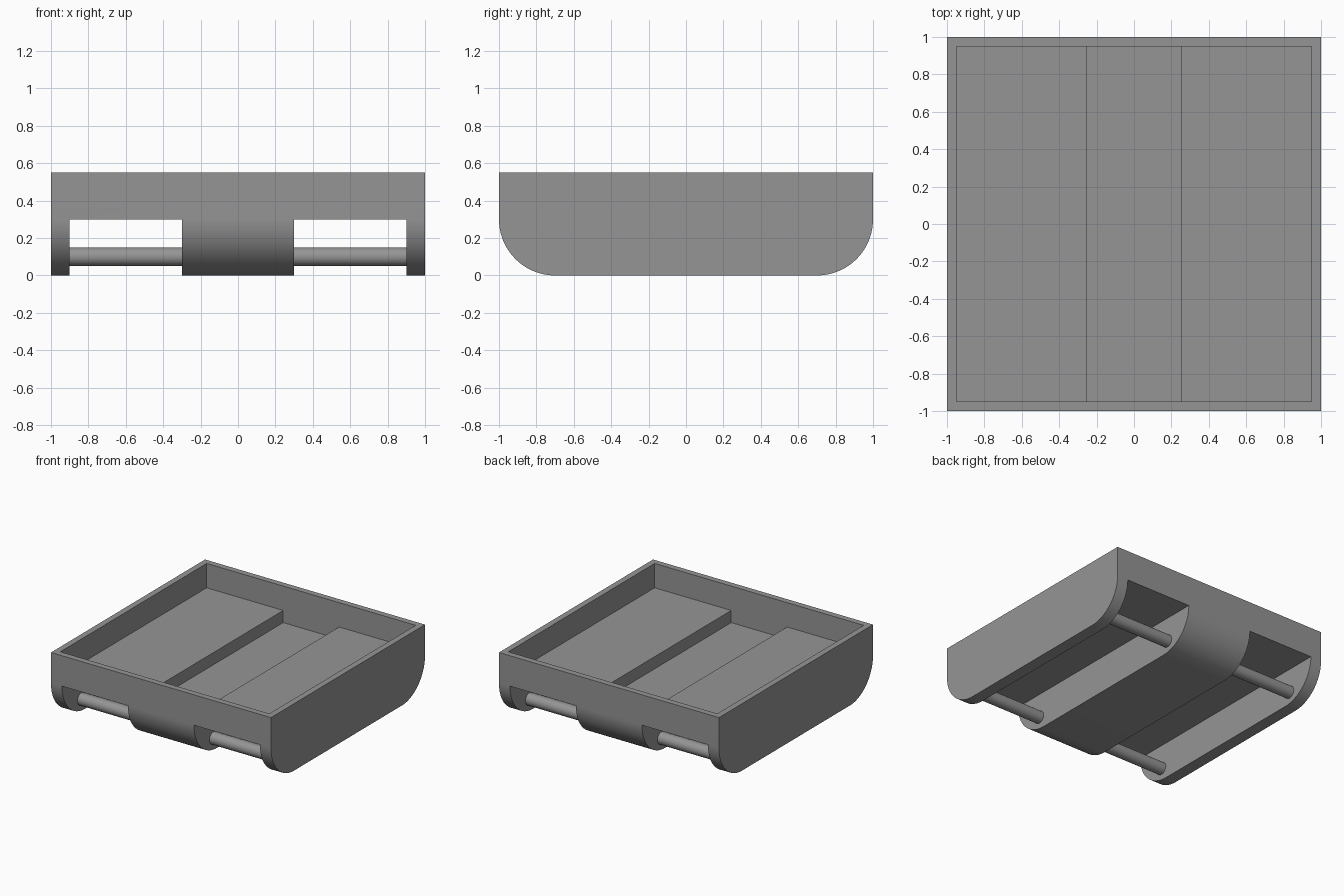
import bpy, bmesh, math
from mathutils import Matrix, Vector

if "Cube" in bpy.data.objects:
    bpy.data.objects.remove(bpy.data.objects["Cube"])

grey = bpy.data.materials.new("mid grey")
grey.diffuse_color = (0.3, 0.3, 0.3, 1)
grey.use_nodes = True
grey.node_tree.nodes["Principled BSDF"].inputs["Base Color"].default_value = grey.diffuse_color


def make_object(name, bm):
    bmesh.ops.recalc_face_normals(bm, faces=bm.faces)
    mesh = bpy.data.meshes.new(name)
    bm.to_mesh(mesh)
    bm.free()
    mesh.materials.append(grey)
    obj = bpy.data.objects.new(name, mesh)
    bpy.context.collection.objects.link(obj)
    return obj


def box(name, x0, x1, y0, y1, z0, z1):
    bm = bmesh.new()
    size = Matrix.Diagonal((x1 - x0, y1 - y0, z1 - z0, 1))
    middle = Matrix.Translation(((x0 + x1) / 2, (y0 + y1) / 2, (z0 + z1) / 2))
    bmesh.ops.create_cube(bm, size=1, matrix=middle @ size)
    return make_object(name, bm)


def smooth(obj):
    bpy.ops.object.select_all(action='DESELECT')
    obj.select_set(True)
    bpy.context.view_layer.objects.active = obj
    bpy.ops.object.shade_smooth_by_angle(angle=math.radians(30))


# Body: side profile with rounded lower ends, extruded across the width
TOP, R, STEPS = 0.55, 0.3, 24
profile = [(-1, TOP)]
for i in range(STEPS + 1):
    a = math.pi / 2 * i / STEPS
    profile.append((-1 + R - R * math.cos(a), R - R * math.sin(a)))
profile += [(-y, z) for y, z in reversed(profile)]

bm = bmesh.new()
face = bm.faces.new([bm.verts.new((-1, y, z)) for y, z in profile])
new = bmesh.ops.extrude_face_region(bm, geom=[face])["geom"]
bmesh.ops.translate(bm, vec=Vector((2, 0, 0)),
                    verts=[v for v in new if isinstance(v, bmesh.types.BMVert)])
body = make_object("tray_body", bm)

# Cutters: tray recess, deeper middle channel, two openings underneath
cutters = [
    box("recess_cutter", -0.95, 0.95, -0.95, 0.95, 0.35, 0.8),
    box("channel_cutter", -0.254, 0.254, -0.95, 0.95, 0.25, 0.7),
    box("left_gap_cutter", -0.9, -0.3, -1.2, 1.2, -0.2, 0.3),
    box("right_gap_cutter", 0.3, 0.9, -1.2, 1.2, -0.2, 0.3),
]
for cutter in cutters:
    cutter.hide_render = True
    mod = body.modifiers.new(cutter.name, 'BOOLEAN')
    mod.operation = 'DIFFERENCE'
    mod.solver = 'EXACT'
    mod.object = cutter

# Bake the cuts and drop the cutters
bpy.context.view_layer.update()
graph = bpy.context.evaluated_depsgraph_get()
cut_mesh = bpy.data.meshes.new_from_object(body.evaluated_get(graph))
body.modifiers.clear()
body.data = cut_mesh
for cutter in cutters:
    bpy.data.objects.remove(cutter)
smooth(body)

# Cross rods near the front and back
for name, y in (("front_rod", -0.75), ("back_rod", 0.75)):
    bm = bmesh.new()
    bmesh.ops.create_cone(bm, cap_ends=True, segments=32, radius1=0.05, radius2=0.05, depth=1.96,
                          matrix=Matrix.Translation((0, y, 0.1)) @ Matrix.Rotation(math.pi / 2, 4, 'Y'))
    smooth(make_object(name, bm))
